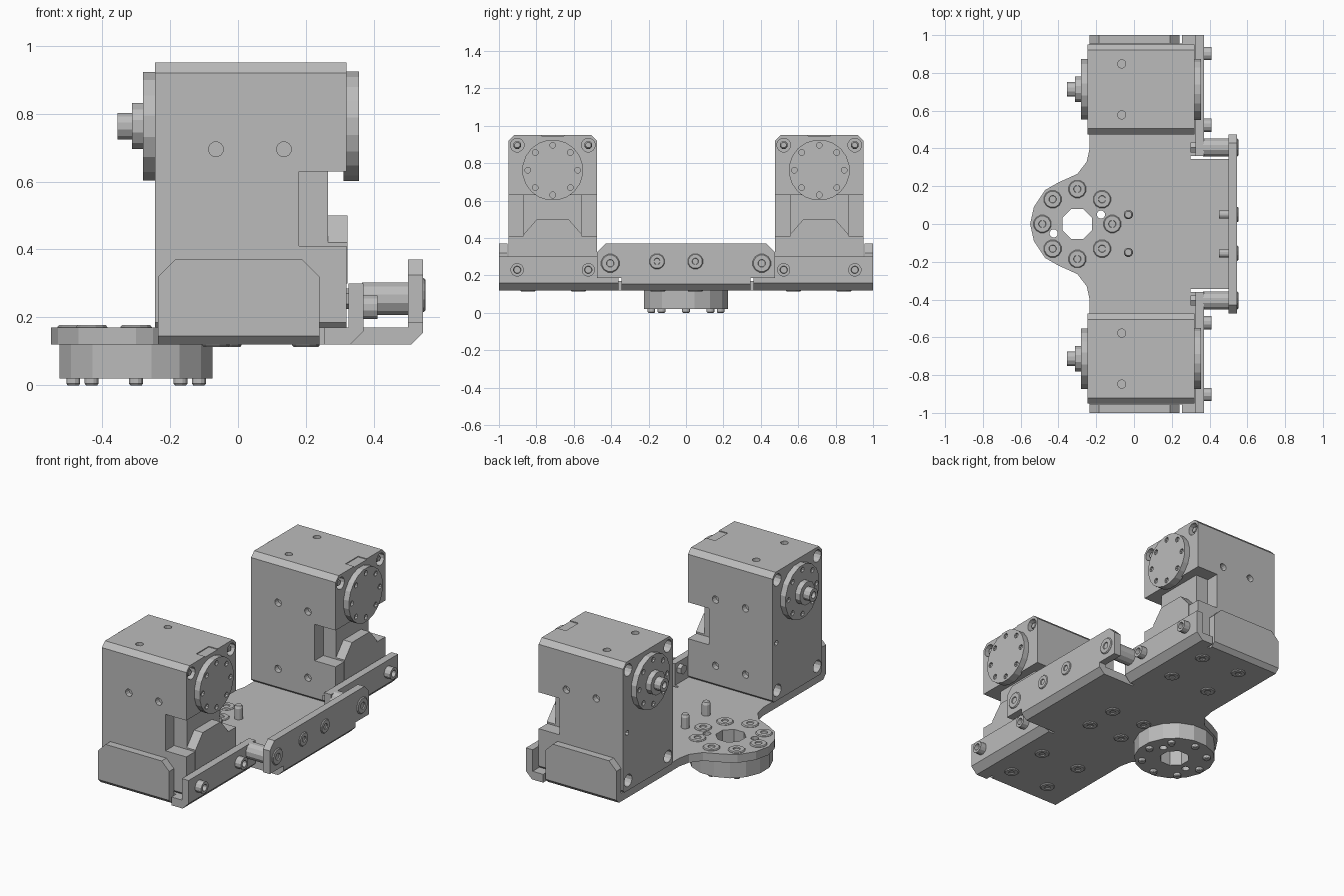
import bpy, bmesh, math

cube = bpy.data.objects.get("Cube")
if cube:
    bpy.data.objects.remove(cube, do_unlink=True)

grey = bpy.data.materials.new("machined_grey")
grey.use_nodes = True
COLOUR = (0.5, 0.5, 0.5, 1)
grey.diffuse_color = COLOUR
grey.node_tree.nodes["Principled BSDF"].inputs["Base Color"].default_value = COLOUR


def place(axis, u, v, t):
    """Put a 2D profile point (u, v) at distance t along an axis."""
    return {"x": (t, u, v), "y": (u, t, v), "z": (u, v, t)}[axis]


class Part:
    """Collects prisms and turned shapes into one object."""

    def __init__(self):
        self.bm = bmesh.new()

    def loft(self, rings):
        loops = [[self.bm.verts.new(p) for p in ring] for ring in rings]
        n = len(loops[0])
        for a, b in zip(loops, loops[1:]):
            for i in range(n):
                j = (i + 1) % n
                self.bm.faces.new((a[i], a[j], b[j], b[i]))
        self.bm.faces.new(loops[0])
        self.bm.faces.new(loops[-1])
        return self

    def prism(self, axis, pts, a, b):
        return self.loft([[place(axis, u, v, t) for u, v in pts] for t in (a, b)])

    def box(self, x, y, z):
        return self.prism("z", rect(*x, *y), *z)

    def turn(self, axis, c, profile, n=12):
        """Profile is a list of (radius, position along axis)."""
        angles = [math.tau * (i + 0.5) / n for i in range(n)]
        return self.loft([[place(axis, c[0] + r * math.cos(k), c[1] + r * math.sin(k), t)
                           for k in angles] for r, t in profile])

    def rod(self, axis, c, r, a, b, n=12):
        return self.turn(axis, c, [(r, a), (r, b)], n)

    def screw(self, axis, c, r, t, d):
        """Flat screw head with a socket, facing direction d."""
        return self.turn(axis, c, [(r, t - d * 0.01), (r, t + d * 0.002), (r * 0.9, t + d * 0.007),
                                   (r * 0.42, t + d * 0.007), (r * 0.38, t + d * 0.001)])

    def done(self, name):
        bmesh.ops.recalc_face_normals(self.bm, faces=self.bm.faces)
        mesh = bpy.data.meshes.new(name)
        self.bm.to_mesh(mesh)
        self.bm.free()
        mesh.materials.append(grey)
        obj = bpy.data.objects.new(name, mesh)
        bpy.context.collection.objects.link(obj)
        return obj


def rect(u0, u1, v0, v1, top=0, bottom=0):
    """Rectangle with optional chamfers on its top and bottom corners."""
    pts = [(u0 + bottom, v0), (u1 - bottom, v0)]
    if bottom:
        pts.append((u1, v0 + bottom))
    pts.append((u1, v1 - top))
    if top:
        pts += [(u1 - top, v1), (u0 + top, v1)]
    pts.append((u0, v1 - top))
    if bottom:
        pts.append((u0, v0 + bottom))
    return pts


def cut(obj, cutter_part):
    cutter = cutter_part.done("cutter")
    cutter.hide_render = True
    mod = obj.modifiers.new("cut", "BOOLEAN")
    mod.operation = "DIFFERENCE"
    mod.solver = "EXACT"
    mod.object = cutter
    bpy.context.view_layer.objects.active = obj
    bpy.ops.object.modifier_apply(modifier=mod.name)
    bpy.data.objects.remove(cutter, do_unlink=True)


def circle_of(c, radius, n, phase=0.0):
    return [(c[0] + radius * math.cos(math.tau * i / n + phase),
             c[1] + radius * math.sin(math.tau * i / n + phase)) for i in range(n)]


LOW, DECK = 0.12, 0.17
HUB = (-0.30, 0.0)
HOLE_X = (-0.065, 0.135)

# Base plate with rounded nose
half = [(0.30, 0.955), (-0.235, 0.955), (-0.235, 0.40), (-0.25, 0.33), (-0.30, 0.265),
        (-0.40, 0.22), (-0.47, 0.18), (-0.53, 0.09)]
outline = half + [(-0.55, 0)] + [(x, -y) for x, y in reversed(half)]
base = Part().prism("z", outline, LOW, DECK).done("base_plate")
horn = Part().rod("z", HUB, 0.23, 0.02, LOW, 16).done("lower_horn")
for target in (base, horn):
    holes = Part().rod("z", HUB, 0.085, -0.1, 0.4, 8)
    for p in ((-0.175, 0.05), (-0.425, -0.05)):
        holes.rod("z", p, 0.022, -0.1, 0.4)
    cut(target, holes)

# Screws around the nose, above and below
nose = Part()
for p in circle_of(HUB, 0.185, 8):
    nose.screw("z", p, 0.048, DECK, 1)
    nose.turn("z", p, [(0.021, 0.03), (0.021, 0.005), (0.017, 0)])
nose.done("nose_screws")

# Pegs standing on the deck, and screws under it
pegs, under = Part(), Part()
for y in (0.05, -0.15):
    pegs.turn("z", (-0.03, y), [(0.025, DECK - 0.01), (0.025, 0.235), (0.018, 0.25)])
    under.screw("z", (-0.03, y), 0.042, LOW, -1)
    under.screw("z", (0.2, y), 0.042, LOW, -1)
for x in (-0.065, 0.2):
    for y in (0.845, 0.575, -0.575, -0.845):
        under.screw("z", (x, y), 0.042, LOW, -1)
pegs.done("deck_pegs")
under.done("underside_screws")

# Middle tab with its bent foot
tab = Part()
tab.prism("y", [(0.30, LOW), (0.51, LOW), (0.545, 0.155), (0.545, 0.19),
                (0.50, 0.19), (0.50, DECK), (0.30, DECK)], -0.345, 0.345)
tab.prism("x", rect(-0.475, 0.475, 0.185, 0.37, 0.045), 0.50, 0.545)
tab.done("middle_tab")
tab_screws = Part()
for y, r in ((-0.405, 0.05), (-0.155, 0.042), (0.05, 0.042), (0.405, 0.05)):
    tab_screws.screw("x", (y, 0.265 if r > 0.045 else 0.275), r, 0.545, 1)
    if r < 0.045:
        tab_screws.rod("x", (y, 0.275), 0.022, 0.45, 0.51)
tab_screws.done("tab_screws")

for s, side in ((-1, "front"), (1, "back")):
    mid = s * 0.7125
    ys = (mid - 0.19, mid + 0.19)

    # Bent side flange
    Part().prism("x", [(s * 0.955, LOW), (s * 0.975, LOW), (s, LOW + 0.025), (s, 0.18),
                       (s * 0.955, 0.18)], -0.235, 0.24).prism(
        "y", rect(-0.235, 0.24, 0.18, 0.37, 0.05), s * 0.955, s).done(side + "_side_flange")
    flange_screws = Part()
    for x in HOLE_X:
        flange_screws.screw("y", (x, 0.29), 0.045, s * 0.993, s)
    flange_screws.done(side + "_side_flange_screws")

    # Bent rail on the output side
    rail = Part().prism("y", [(0.30, LOW), (0.33, LOW), (0.37, 0.16), (0.37, 0.30), (0.325, 0.30),
                              (0.325, DECK), (0.30, DECK)], s * 0.36, s)
    rail.box((0.255, 0.30), sorted((s * 0.955, s)), (LOW, DECK))
    rail.done(side + "_rail")
    bolts = Part()
    for y in ys:
        bolts.turn("x", (y, 0.23), [(0.036, 0.36), (0.036, 0.41), (0.02, 0.41), (0.018, 0.385)])
    bolts.done(side + "_rail_bolts")
    Part().rod("x", (s * 0.405, 0.255), 0.05, 0.365, 0.505).rod(
        "x", (s * 0.405, 0.255), 0.03, 0.30, 0.33, 6).done(side + "_standoff")

    # Actuator housing, with notch and bores
    body = Part().prism("x", rect(mid - 0.2375, mid + 0.2375, DECK, 0.95, 0.03, 0.015),
                        -0.245, 0.32).done(side + "_housing")
    cut(body, Part().box((0.18, 0.5), (mid - 0.4, mid + 0.4), (0.41, 0.63)))
    bores = Part()
    for y in ys:
        bores.rod("x", (y, 0.897), 0.037, 0.25, 0.4)
        for z in (0.897, 0.23):
            bores.rod("x", (y, z), 0.037, -0.4, -0.17)
    bores.rod("x", (mid + 0.2, 0.52), 0.016, -0.4, -0.21, 8)
    for x in HOLE_X:
        for z in (0.295, 0.695):
            for d in (-1, 1):
                bores.rod("y", (x, z), 0.022, mid + d * 0.205, mid + d * 0.3)
    for d in (-1, 1):
        bores.rod("z", (-0.065, mid + d * 0.135), 0.022, 0.92, 1.05)
    bores.box((0.262, 0.4), (mid - 0.06, mid + 0.06), (0.945, 1.0))
    cut(body, bores)
    studs = Part()
    for y in ys:
        studs.turn("x", (y, 0.897), [(0.022, 0.24), (0.022, 0.30), (0.015, 0.31)], 8)
    studs.done(side + "_housing_studs")

    # Stepped core inside the notch
    core = Part().box((0.15, 0.265), (mid - 0.155, mid + 0.155), (0.40, 0.64))
    core.prism("x", [(mid - 0.155, 0.30), (mid + 0.155, 0.30), (mid + 0.155, 0.42),
                     (mid + 0.085, 0.50), (mid - 0.085, 0.50), (mid - 0.155, 0.42)], 0.15, 0.323)
    core.done(side + "_core")

    # Output horn and idler horn
    axis = (mid, 0.763)
    output = Part().rod("x", axis, 0.163, 0.31, 0.356, 20).done(side + "_output_horn")
    idler = Part().rod("x", axis, 0.163, -0.28, -0.24, 16).done(side + "_idler_horn")
    for horn_obj, a, b in ((output, 0.343, 0.4), (idler, -0.3, -0.268)):
        holes = Part()
        for p in circle_of(axis, 0.133, 8):
            holes.rod("x", p, 0.016, a, b, 8)
        cut(horn_obj, holes)
    Part().turn("x", axis, [(0.07, -0.27), (0.07, -0.312), (0.04, -0.312), (0.04, -0.355),
                            (0.02, -0.355), (0.018, -0.335)]).done(side + "_idler_hub")
